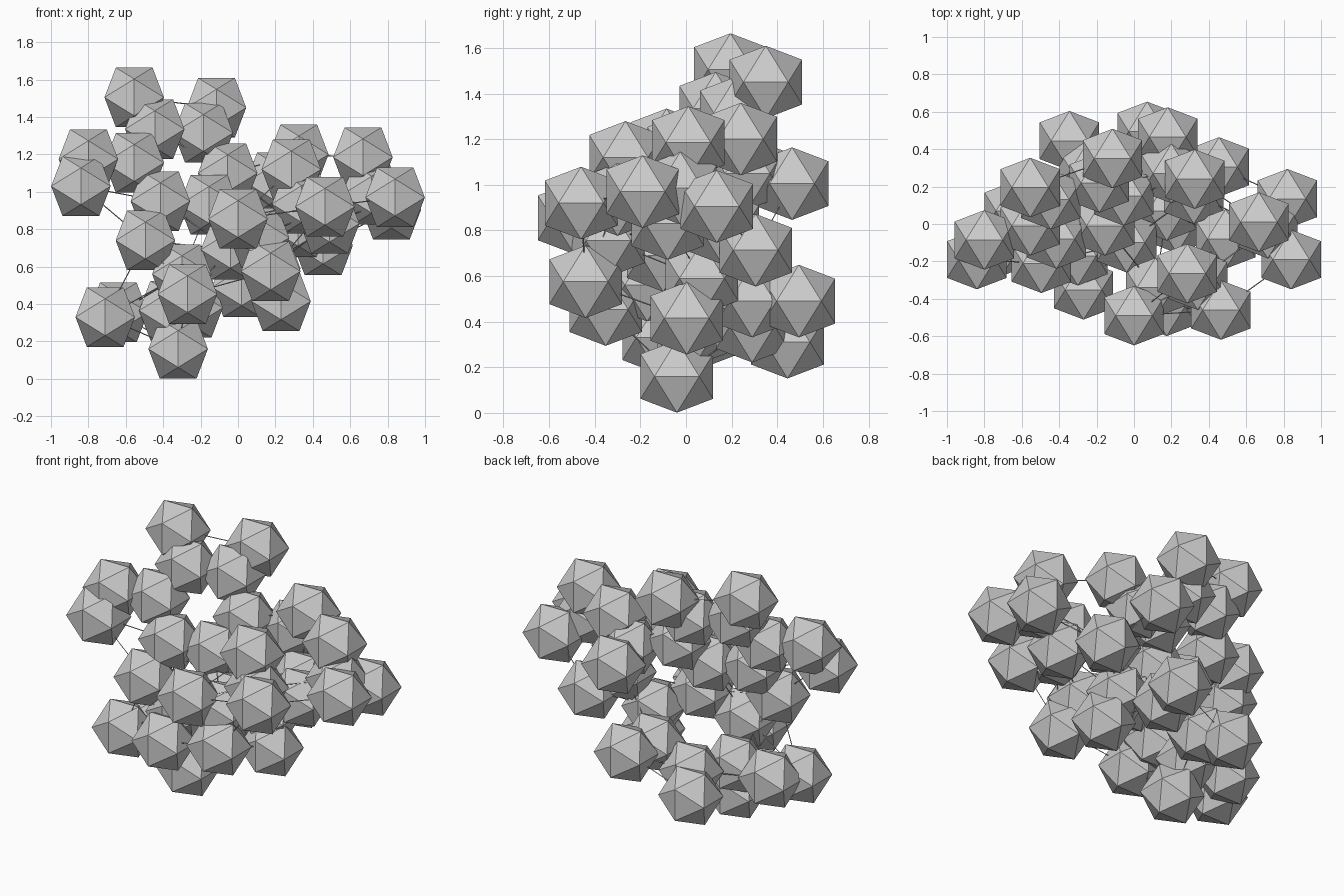
import bpy, bmesh
from mathutils import Vector, Matrix
from itertools import combinations, product

if "Cube" in bpy.data.objects:
    bpy.data.objects.remove(bpy.data.objects["Cube"])

HALF = 0.159                    # half extent of one ball
PHI = (1 + 5 ** 0.5) / 2
LINK_RANGE = 0.475              # balls closer than this are joined by a thin rod
LINK_RADIUS = 0.003

# Ball centres, grouped by part of the cluster
groups = {
    "upper_ring_ball": [(-.445, .13, 1.335), (-.185, .22, 1.315), (-.055, .15, 1.10),
                        (-.155, -.01, .93), (-.415, -.08, .95), (-.555, -.01, 1.155)],
    "upper_outer_ball": [(-.555, .195, 1.505), (-.115, .35, 1.45)],
    "left_arm_ball": [(-.80, -.085, 1.175), (-.84, -.19, 1.03), (-.495, -.21, .74)],
    "right_arm_ball": [(.715, -.025, .985), (.668, .01, 1.185), (.84, -.19, .97),
                       (.82, .135, .905), (.49, -.08, .83)],
    "front_bridge_ball": [(.34, -.30, .935), (.465, -.46, .92), (.285, -.265, 1.12),
                          (.115, -.34, .755), (0, -.49, .855), (.175, -.44, .575)],
    "back_bridge_ball": [(.20, .27, 1.05), (.18, .465, 1.005), (.325, .24, 1.2),
                         (.32, .16, .81), (.455, .305, .713)],
    "core_ball": [(-.04, -.10, .69), (.175, .07, .59), (.23, .003, .415)],
    "lower_ring_ball": [(-.30, -.17, .56), (-.27, -.352, .453), (-.37, .035, .365),
                        (-.32, -.04, .16), (-.24, .29, .38), (-.345, .445, .31),
                        (.02, .29, .49), (.07, .495, .49)],
    "lower_left_arm_ball": [(-.64, .07, .355), (-.71, -.12, .33)],
}


def ball_mesh():
    """Flat-faced 20-sided ball standing on an edge."""
    bm = bmesh.new()
    s = HALF / PHI
    for a, b in product((-1, 1), repeat=2):
        for co in ((a * s, 0, b * HALF), (a * HALF, b * s, 0), (0, a * HALF, b * s)):
            bm.verts.new(co)
    bmesh.ops.convex_hull(bm, input=bm.verts[:])
    bmesh.ops.recalc_face_normals(bm, faces=bm.faces[:])
    me = bpy.data.meshes.new("ball")
    bm.to_mesh(me)
    bm.free()
    return me


# Balls share one mesh
mesh = ball_mesh()
centres = []
for name, points in groups.items():
    for p in points:
        ob = bpy.data.objects.new(name, mesh)
        ob.location = p
        bpy.context.collection.objects.link(ob)
        centres.append(Vector(p))

# Thin rods between neighbouring balls
bm = bmesh.new()
for a, b in combinations(centres, 2):
    d = b - a
    if d.length < LINK_RANGE:
        m = Matrix.Translation((a + b) / 2) @ d.to_track_quat('Z', 'Y').to_matrix().to_4x4()
        bmesh.ops.create_cone(bm, cap_ends=True, segments=4, radius1=LINK_RADIUS,
                              radius2=LINK_RADIUS, depth=d.length, matrix=m)
me = bpy.data.meshes.new("connecting_rods")
bm.to_mesh(me)
bm.free()
bpy.context.collection.objects.link(bpy.data.objects.new("connecting_rods", me))
